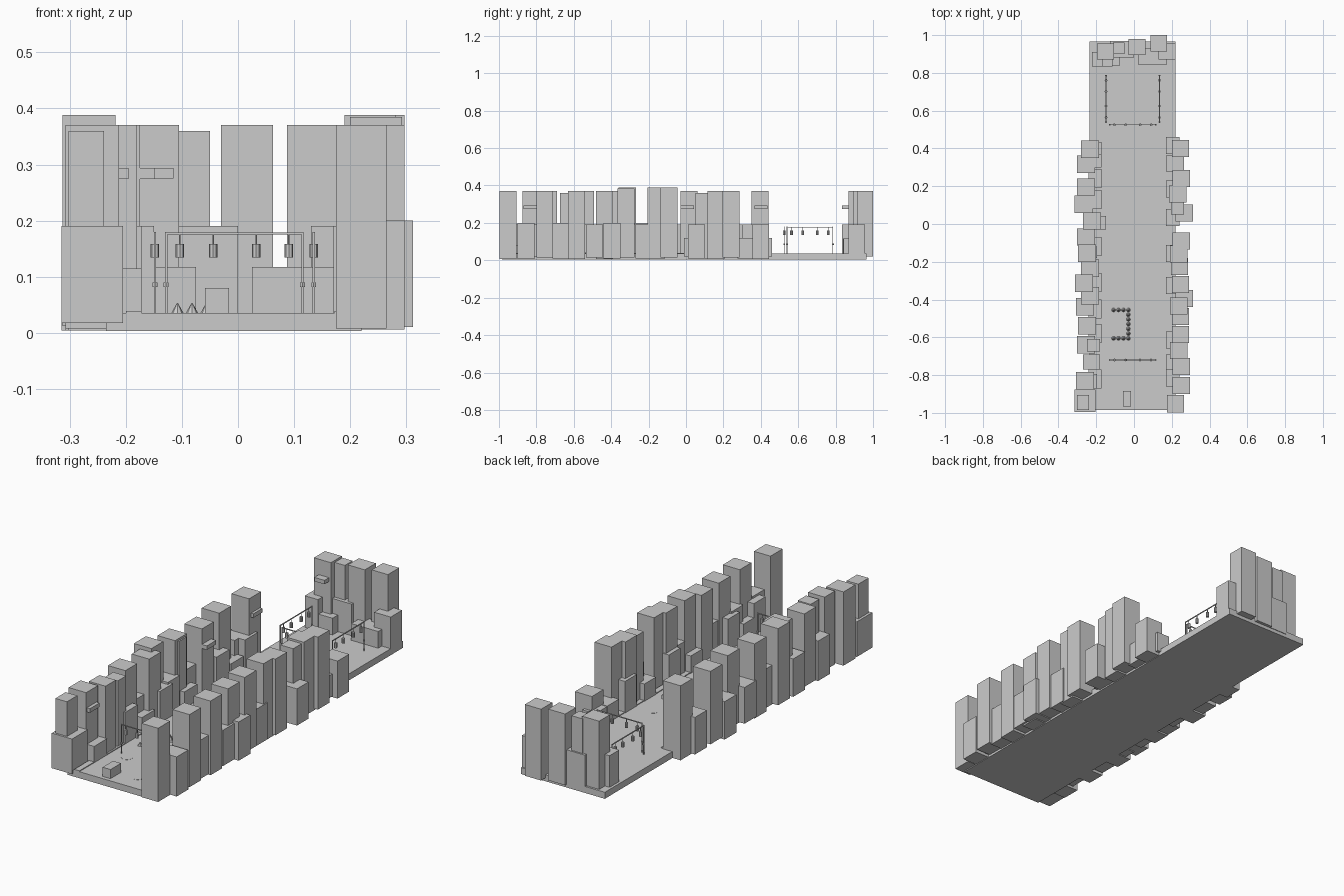
import bpy, math


def box(name, x0, x1, y0, y1, z0, z1):
    bpy.ops.mesh.primitive_cube_add(size=1, location=((x0+x1)/2, (y0+y1)/2, (z0+z1)/2))
    o = bpy.context.object
    o.name = name
    o.scale = (x1-x0, y1-y0, z1-z0)
    return o


def cyl(name, x, y, z0, z1, r, r2=None, sides=8):
    bpy.ops.mesh.primitive_cone_add(vertices=sides, radius1=r, radius2=r if r2 is None else r2,
                                    depth=z1-z0, location=(x, y, (z0+z1)/2))
    bpy.context.object.name = name


TOP = 0.035

# street slab and raised kerbs
box("street_slab", -0.235, 0.22, -0.985, 0.965, 0.003, TOP)
box("left_kerb", -0.20, -0.172, -0.985, 0.44, 0.02, TOP+0.004)
box("right_kerb", 0.172, 0.20, -0.985, 0.44, 0.02, TOP+0.004)

# left row: outer x, front y, height (each block is about 0.095 square)
LEFT = [(-0.28, 0.35, 0.37), (-0.302, 0.27, 0.19), (-0.302, 0.15, 0.37), (-0.315, 0.058, 0.19),
        (-0.27, -0.03, 0.37), (-0.302, -0.115, 0.19), (-0.297, -0.2, 0.37), (-0.28, -0.28, 0.20),
        (-0.313, -0.36, 0.388), (-0.307, -0.485, 0.19), (-0.28, -0.425, 0.37),
        (-0.297, -0.585, 0.37), (-0.302, -0.685, 0.20), (-0.307, -0.875, 0.37)]
for i, (x, y, h) in enumerate(LEFT):
    box(f"left_house_{i}", x, x+0.095, y, y+0.092, 0.004 + 0.004*(i % 3), h)
box("left_narrow_tower", -0.25, -0.18, -0.675, -0.61, 0.01, 0.36)
box("left_mid_tower", -0.265, -0.195, -0.18, -0.12, 0.01, 0.36)
box("left_rear_tower", -0.27, -0.18, -0.77, -0.69, 0.01, 0.37)
box("left_corner_base", -0.315, -0.205, -0.995, -0.875, 0.018, 0.19)
box("left_corner_tower", -0.302, -0.239, -0.985, -0.905, 0.19, 0.36)

# right row: inner x, front y, height
RIGHT = [(0.20, 0.355, 0.19), (0.172, 0.275, 0.12), (0.205, 0.195, 0.37), (0.185, 0.115, 0.37),
         (0.22, 0.012, 0.19), (0.205, -0.135, 0.388), (0.19, -0.205, 0.388),
         (0.195, -0.27, 0.19), (0.20, -0.365, 0.385), (0.19, -0.48, 0.37), (0.22, -0.44, 0.20),
         (0.20, -0.535, 0.19), (0.20, -0.63, 0.37), (0.19, -0.715, 0.20), (0.205, -0.80, 0.37),
         (0.205, -0.90, 0.20)]
for i, (x, y, h) in enumerate(RIGHT):
    box(f"right_house_{i}", x, x+0.092, y, y+0.09, 0.006 + 0.004*(i % 3), h)
box("right_narrow_tower", 0.195, 0.265, 0.05, 0.115, 0.01, 0.36)
box("right_corner_tower", 0.175, 0.265, -0.998, -0.905, 0.008, 0.37)

# low shop fronts along both kerbs
for i, y in enumerate([0.30, 0.19, 0.08, -0.17, -0.36, -0.50, -0.63, -0.87]):
    box(f"left_shop_{i}", -0.24, -0.172, y, y+0.10, TOP, 0.115 if i % 2 else 0.19)
for i, y in enumerate([0.37, 0.14, -0.01, -0.20, -0.37, -0.66, -0.78, -0.86]):
    box(f"right_shop_{i}", 0.17, 0.24, y, y+0.09, 0.02, 0.19 if i % 2 else 0.12)

# back row: x0, x1, y0, y1, height
BACK = [(-0.197, -0.105, 0.87, 0.955, 0.37), (-0.11, -0.05, 0.90, 0.96, 0.36),
        (-0.03, 0.062, 0.895, 0.98, 0.37), (0.087, 0.175, 0.913, 1.0, 0.37),
        (0.13, 0.22, 0.87, 0.958, 0.19), (-0.128, 0.0, 0.882, 0.968, 0.19),
        (-0.222, -0.15, 0.835, 0.91, 0.19), (-0.17, -0.075, 0.84, 0.89, 0.117),
        (0.025, 0.172, 0.842, 0.93, 0.117)]
for i, (x0, x1, y0, y1, h) in enumerate(BACK):
    box(f"back_house_{i}", x0, x1, y0, y1, 0.02, h)

# projecting signs
box("back_sign", -0.17, -0.115, 0.835, 0.87, 0.275, 0.294)
for i, (x0, x1, y0, y1) in enumerate([(-0.205, -0.172, 0.365, 0.435), (-0.178, -0.148, -0.03, 0.042),
                                     (-0.22, -0.195, -0.87, -0.795)]):
    box(f"left_sign_{i}", x0, x1, y0, y1, 0.274, 0.294)


# lantern line: two posts, a beam and four hanging lanterns
def lantern_line(name, a, b):
    (ax, ay), (bx, by) = a, b
    t = 0.002
    for x, y in (a, b):
        box(f"{name}_post", x-t, x+t, y-t, y+t, TOP, 0.18)
        cyl(f"{name}_knob", x, y, 0.082, 0.09, 0.005, sides=6)
    box(f"{name}_beam", min(ax, bx)-t, max(ax, bx)+t, min(ay, by)-t, max(ay, by)+t, 0.175, 0.179)
    for f in (0.10, 0.345, 0.66, 0.90):
        x, y = ax+(bx-ax)*f, ay+(by-ay)*f
        cyl(f"{name}_hanger", x, y, 0.157, 0.176, 0.0015, sides=6)
        cyl(f"{name}_lantern", x, y, 0.134, 0.158, 0.0075)


lantern_line("front_gate", (-0.128, -0.72), (0.115, -0.72))
lantern_line("court_front", (-0.128, 0.525), (0.115, 0.525))
lantern_line("court_left", (-0.148, 0.54), (-0.148, 0.785))
lantern_line("court_right", (0.135, 0.54), (0.135, 0.785))

# cones around the road works
spots = [(-0.108+0.026*i, y) for i in range(4) for y in (-0.455, -0.605)]
spots += [(-0.03, -0.605+0.025*i) for i in range(1, 6)]
for i, (x, y) in enumerate(spots):
    cyl(f"cone_{i}", x, y, TOP, 0.053, 0.011, 0.001)

# puddles and street crate
for i, (x, y, r) in enumerate([(-0.015, 0.055, 0.028), (0.01, 0.03, 0.03), (0.08, 0.14, 0.026),
                               (-0.09, -0.56, 0.03), (-0.065, -0.53, 0.028),
                               (-0.085, -0.74, 0.026), (0.075, -0.885, 0.026)]):
    cyl(f"puddle_{i}", x, y, TOP-0.002, TOP+0.0006, r, sides=16)
box("street_crate", -0.059, -0.016, -0.966, -0.885, TOP-0.002, 0.08)
